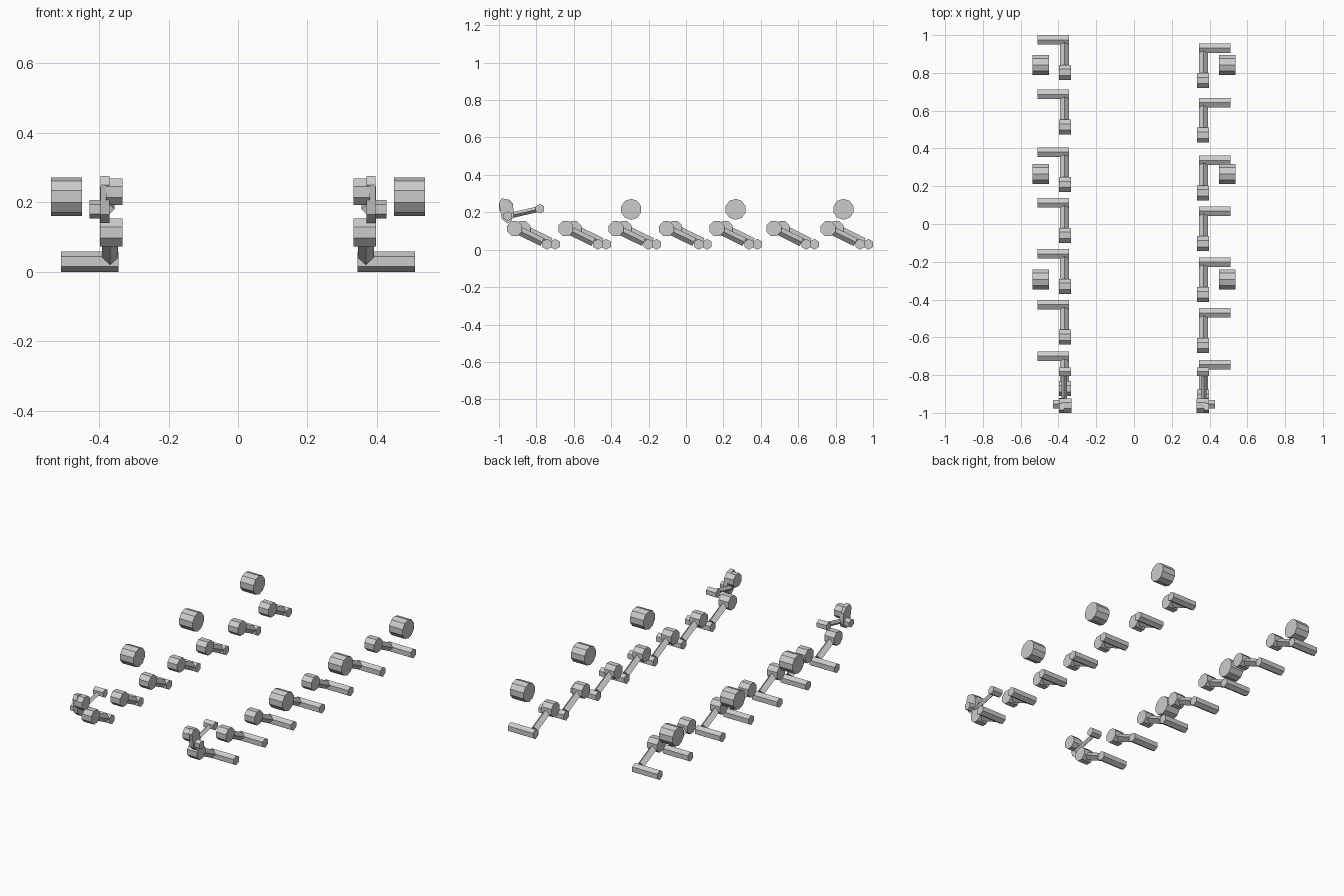
import bpy
import bmesh
from math import pi
from mathutils import Matrix, Vector

default = bpy.data.objects.get("Cube")
if default:
    bpy.data.objects.remove(default, do_unlink=True)


def finish(name, bm):
    bmesh.ops.recalc_face_normals(bm, faces=bm.faces)
    mesh = bpy.data.meshes.new(name)
    bm.to_mesh(mesh)
    bm.free()
    obj = bpy.data.objects.new(name, mesh)
    bpy.context.collection.objects.link(obj)
    return obj


def prism(name, start, end, radius, sides, turn=0.0):
    """Capped prism between two points; with no turn one corner points up."""
    start, end = Vector(start), Vector(end)
    axis = (end - start).normalized()
    up = (Vector((0, 0, 1)) - axis * axis.z).normalized()
    side = up.cross(axis)
    frame = Matrix((up, side, axis)).transposed().to_4x4()
    frame.translation = (start + end) / 2
    bm = bmesh.new()
    bmesh.ops.create_cone(bm, cap_ends=True, segments=sides,
                          radius1=radius, radius2=radius,
                          depth=(end - start).length,
                          matrix=frame @ Matrix.Rotation(turn, 4, "Z")
                          @ Matrix.Rotation(-pi / 2, 4, "Z")
                          if sides == 0 else
                          frame @ Matrix.Rotation(turn, 4, "Z") @ corner_fix(sides))
    return finish(name, bm)


def corner_fix(sides):
    """Rotation that brings the first cone corner onto the local x axis."""
    bm = bmesh.new()
    bmesh.ops.create_circle(bm, segments=sides, radius=1)
    bm.verts.ensure_lookup_table()
    first = bm.verts[0].co.copy()
    bm.free()
    return first.rotation_difference(Vector((1, 0, 0))).to_matrix().to_4x4() \
        if first.x > -0.99 else Matrix.Rotation(pi, 4, "Z")


def crosswise(name, sign, x0, x1, y, z, radius, sides, turn=0.0):
    """Prism lying along x on one side of the vehicle."""
    return prism(name, (sign * x0, y, z), (sign * x1, y, z), radius, sides, turn)


def plate(name, sign, x0, x1, outline):
    """Side profile extruded along x."""
    bm = bmesh.new()
    face = bm.faces.new([bm.verts.new((sign * x0, y, z)) for y, z in outline])
    grown = bmesh.ops.extrude_face_region(bm, geom=[face])
    moved = [v for v in grown["geom"] if isinstance(v, bmesh.types.BMVert)]
    bmesh.ops.translate(bm, verts=moved, vec=(sign * (x1 - x0), 0, 0))
    return finish(name, bm)


AXLE_Y = (-0.70, -0.427, -0.158, 0.112, 0.381, 0.686, 0.975)
ROLLER_Y = (-0.293, 0.265, 0.842)
CRANK = ((-1.0, 0.25), (-0.985, 0.275), (-0.95, 0.268), (-0.925, 0.24),
         (-0.92, 0.18), (-0.935, 0.152), (-0.955, 0.14), (-0.985, 0.165))

# The left row of swing arms sits slightly further forward than the right
for label, sign, shift in (("right", -1, 0.0), ("left", 1, -0.044)):
    # Swing arms: pivot hub, trailing arm, wheel axle
    for i, base in enumerate(AXLE_Y, 1):
        y = base + shift
        hub = Vector((sign * 0.368, y - 0.172, 0.113))
        axle = Vector((sign * 0.368, y, 0.029))
        reach = axle - hub
        crosswise(f"{label}_pivot_hub_{i}", sign, 0.333, 0.398,
                  hub.y, hub.z, 0.043, 8, pi / 8)
        prism(f"{label}_swing_arm_{i}", hub, hub + reach * 0.86, 0.023, 4)
        crosswise(f"{label}_wheel_axle_{i}", sign, 0.344, 0.51,
                  axle.y, axle.z, 0.029, 6)

    # Return rollers
    for i, y in enumerate(ROLLER_Y, 1):
        crosswise(f"{label}_return_roller_{i}", sign, 0.449, 0.538,
                  y, 0.216, 0.056, 10)

    # Track tensioner: crank, its two bosses, rod and rod anchor
    plate(f"{label}_tensioner_crank", sign, 0.37, 0.396, CRANK)
    crosswise(f"{label}_crank_pivot", sign, 0.332, 0.38, -0.962, 0.23, 0.041, 8, pi / 8)
    crosswise(f"{label}_idler_axle", sign, 0.38, 0.428, -0.953, 0.18, 0.026, 6)
    prism(f"{label}_tensioner_rod", (sign * 0.37, -0.95, 0.18),
          (sign * 0.37, -0.79, 0.217), 0.015, 4)
    crosswise(f"{label}_rod_anchor", sign, 0.333, 0.398, -0.781, 0.219, 0.026, 6)
